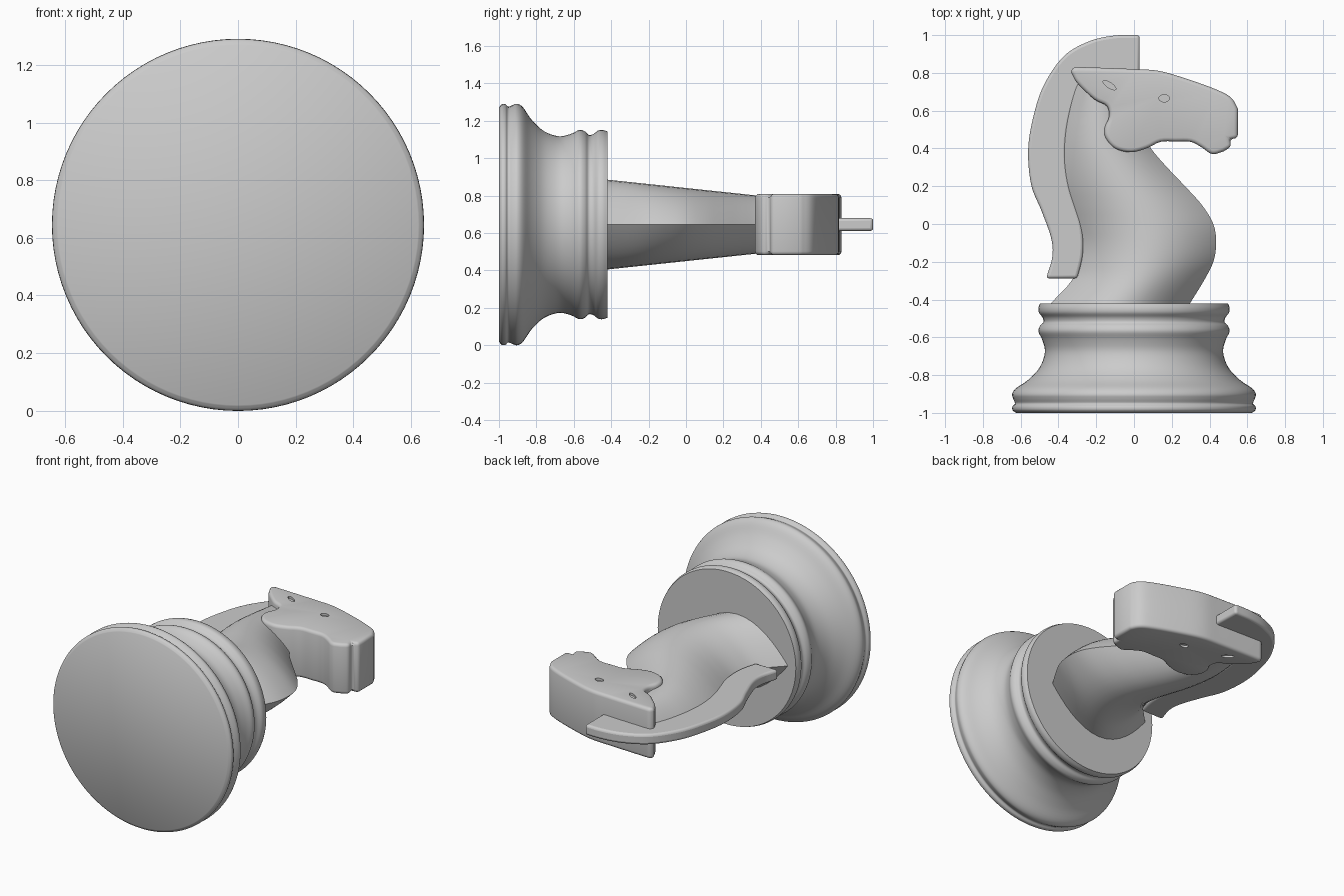
import bpy, bmesh, math
from mathutils import Vector, Matrix

if "Cube" in bpy.data.objects:
    bpy.data.objects.remove(bpy.data.objects["Cube"])

CZ = 0.645  # height of the piece's long axis, which runs along y

grey = bpy.data.materials.new("plain_grey")
grey.use_nodes = True
grey.diffuse_color = (0.6, 0.6, 0.6, 1)
grey.node_tree.nodes["Principled BSDF"].inputs["Base Color"].default_value = (0.6, 0.6, 0.6, 1)


def smooth(points, steps=6):
    """Open Catmull-Rom curve through 2D points."""
    p = [Vector(q) for q in points]
    p = [2 * p[0] - p[1]] + p + [2 * p[-1] - p[-2]]
    out = []
    for a, b, c, d in zip(p, p[1:], p[2:], p[3:]):
        for i in range(steps):
            t = i / steps
            out.append(0.5 * (2 * b + (c - a) * t + (2 * a - 5 * b + 4 * c - d) * t * t
                              + (3 * b - a - 3 * c + d) * t ** 3))
    return out + [p[-2]]


def finish(name, bm):
    bmesh.ops.recalc_face_normals(bm, faces=bm.faces)
    mesh = bpy.data.meshes.new(name)
    bm.to_mesh(mesh)
    bm.free()
    obj = bpy.data.objects.new(name, mesh)
    bpy.context.collection.objects.link(obj)
    mesh.materials.append(grey)
    return obj


def loft(name, rings):
    """Skin closed rings and cap both ends."""
    bm = bmesh.new()
    rows = [[bm.verts.new(v) for v in ring] for ring in rings]
    n = len(rows[0])
    for a, b in zip(rows, rows[1:]):
        for i in range(n):
            j = (i + 1) % n
            bm.faces.new((a[i], a[j], b[j], b[i]))
    bm.faces.new(rows[0])
    bm.faces.new(rows[-1])
    return finish(name, bm)


def slab(name, outline, half, z=CZ, bevel=0):
    """Extrude an xy outline symmetrically in z, with rounded rims."""
    bm = bmesh.new()
    face = bm.faces.new([bm.verts.new((p[0], p[1], z - half)) for p in outline])
    moved = bmesh.ops.extrude_face_region(bm, geom=[face])["geom"]
    bmesh.ops.translate(bm, vec=(0, 0, 2 * half),
                        verts=[v for v in moved if isinstance(v, bmesh.types.BMVert)])
    obj = finish(name, bm)
    if bevel:
        mod = obj.modifiers.new("rounded_rim", 'BEVEL')
        mod.width, mod.segments = bevel, 3
        mod.limit_method, mod.angle_limit = 'ANGLE', math.radians(60)
    return obj


def shade(obj, degrees):
    bpy.ops.object.select_all(action='DESELECT')
    obj.select_set(True)
    bpy.context.view_layer.objects.active = obj
    bpy.ops.object.shade_smooth_by_angle(angle=math.radians(degrees))


# Turned base: (radius, y) profile
profile = smooth([(0.625, -1), (0.643, -0.985), (0.643, -0.965), (0.63, -0.95),
                  (0.64, -0.925), (0.645, -0.9), (0.625, -0.87), (0.56, -0.825),
                  (0.50, -0.76), (0.472, -0.68), (0.485, -0.615), (0.506, -0.57),
                  (0.498, -0.54), (0.48, -0.52), (0.484, -0.495), (0.503, -0.47),
                  (0.506, -0.445), (0.498, -0.42)], 4)
angles = [math.tau * i / 96 for i in range(96)]
base = loft("turned_base", [[(r * math.cos(a), y, CZ + r * math.sin(a)) for a in angles]
                            for r, y in profile])

# Neck: lens-shaped sections between the (y, back x, front x) edges
edges = [(-0.43, -0.45, 0.29), (-0.3, -0.33, 0.37), (-0.2, -0.295, 0.42),
         (-0.1, -0.29, 0.435), (0, -0.315, 0.42), (0.1, -0.35, 0.36),
         (0.2, -0.38, 0.27), (0.3, -0.395, 0.175), (0.4, -0.395, 0.09),
         (0.5, -0.385, 0.04), (0.6, -0.365, 0), (0.7, -0.335, -0.06), (0.78, -0.29, -0.15)]
backs = smooth([(e[0], e[1]) for e in edges], 4)
fronts = smooth([(e[0], e[2]) for e in edges], 4)
rings = []
for b, f in zip(backs, fronts):
    y, mid, w = b[0], (b[1] + f[1]) / 2, (f[1] - b[1]) / 2
    h = 0.24 - 0.106 * (y + 0.42)
    ring = []
    for i in range(40):
        a = math.tau * i / 40
        s = math.sin(a)
        ring.append((mid + w * math.cos(a), y, CZ + h * s * abs(s)))
    rings.append(ring)
neck = loft("neck", rings)

# Mane: thin fin along the back of the neck
outer = smooth([(0.03, 1), (-0.1, 0.998), (-0.235, 0.968), (-0.37, 0.89), (-0.475, 0.74),
                (-0.53, 0.58), (-0.56, 0.40), (-0.545, 0.21), (-0.49, 0.07),
                (-0.44, -0.07), (-0.432, -0.17), (-0.465, -0.288)])
inner = smooth([(-0.3, -0.288), (-0.27, -0.15), (-0.28, 0), (-0.34, 0.2), (-0.36, 0.4),
                (-0.33, 0.6), (-0.27, 0.73), (-0.15, 0.78), (0.03, 0.78)])
mane = slab("mane", outer + inner, 0.034, bevel=0.02)

# Head: ear, brow, muzzle, lips, jaw and cheek as one outline
brow = smooth([(-0.325, 0.832), (-0.2, 0.828), (0, 0.82), (0.135, 0.81), (0.29, 0.765),
               (0.44, 0.71), (0.515, 0.668), (0.55, 0.61)], 4)
lips = [(0.55, 0.453), (0.505, 0.45), (0.517, 0.41)]
jaw = smooth([(0.475, 0.385), (0.415, 0.37), (0.355, 0.408), (0.3, 0.435), (0.22, 0.437),
              (0.14, 0.435), (0.07, 0.402), (-0.015, 0.38), (-0.1, 0.4), (-0.15, 0.455),
              (-0.155, 0.51), (-0.132, 0.57), (-0.145, 0.625), (-0.21, 0.66),
              (-0.30, 0.745), (-0.333, 0.805)], 4)
head = slab("head", brow + lips + jaw, 0.164, bevel=0.025)


# Shallow eye and ear hollows on both cheeks
def oval(cx, cy, rx, ry, turn):
    rot = Matrix.Rotation(math.radians(turn), 2)
    return [Vector((cx, cy)) + rot @ Vector((rx * math.cos(a), ry * math.sin(a)))
            for a in angles[::4]]


for side, sign in (("left", 1), ("right", -1)):
    for part, shape in (("eye", oval(0.16, 0.665, 0.028, 0.019, 0)),
                        ("ear", oval(-0.13, 0.735, 0.04, 0.014, -33))):
        cutter = slab(f"{side}_{part}_cutter", shape, 0.03, CZ + sign * 0.18)
        cutter.hide_render = True
        cutter.hide_viewport = True
        cut = head.modifiers.new(f"{side}_{part}_hollow", 'BOOLEAN')
        cut.operation, cut.object, cut.solver = 'DIFFERENCE', cutter, 'EXACT'

# Bake the head's cuts and drop the cutters
depsgraph = bpy.context.evaluated_depsgraph_get()
baked = bpy.data.meshes.new_from_object(head.evaluated_get(depsgraph))
head.modifiers.clear()
head.data = baked
for obj in list(bpy.data.objects):
    if obj.name.endswith("_cutter"):
        bpy.data.objects.remove(obj)

for obj, limit in ((base, 50), (neck, 40), (mane, 35), (head, 35)):
    shade(obj, limit)
